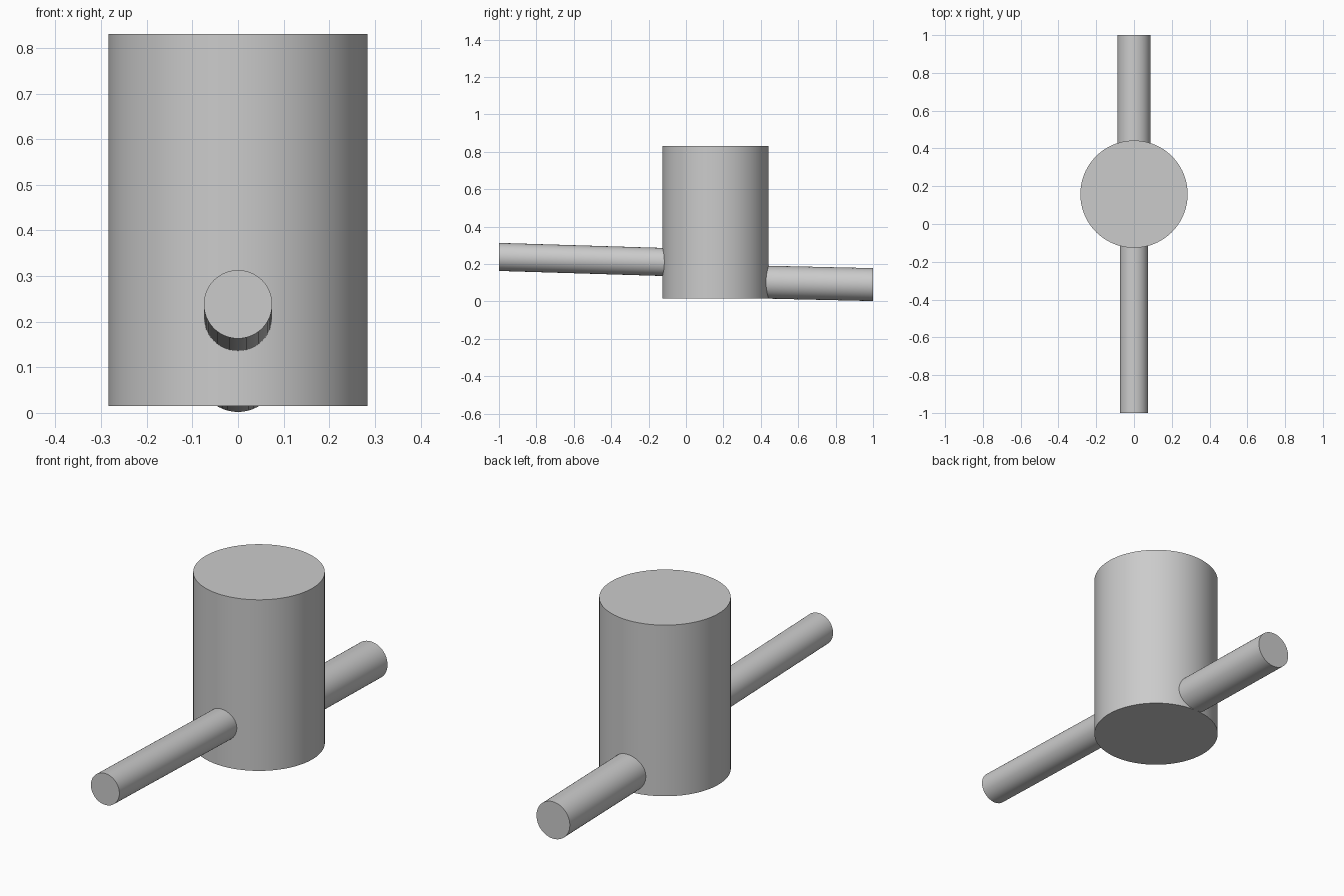
import bpy, bmesh, math
from mathutils import Vector

if "Cube" in bpy.data.objects:
    bpy.data.objects.remove(bpy.data.objects["Cube"])

grey = bpy.data.materials.new("plain grey")
grey.diffuse_color = (0.6, 0.6, 0.6, 1)
grey.use_nodes = True
grey.node_tree.nodes["Principled BSDF"].inputs["Base Color"].default_value = grey.diffuse_color


def tube(name, start, end, radius, axis, sides):
    """Closed cylinder whose end caps stay square to the given axis."""
    bm = bmesh.new()
    rings = []
    for c in (Vector(start), Vector(end)):
        ring = []
        for i in range(sides):
            a = 2 * math.pi * i / sides
            u, v = radius * math.cos(a), radius * math.sin(a)
            ring.append(bm.verts.new(c + Vector((u, v, 0) if axis == "z" else (u, 0, v))))
        rings.append(ring)
    for i in range(sides):
        j = (i + 1) % sides
        bm.faces.new((rings[0][i], rings[0][j], rings[1][j], rings[1][i]))
    for ring in rings:
        bm.faces.new(ring)
    bmesh.ops.recalc_face_normals(bm, faces=bm.faces)
    mesh = bpy.data.meshes.new(name)
    bm.to_mesh(mesh)
    bm.free()
    mesh.materials.append(grey)
    obj = bpy.data.objects.new(name, mesh)
    bpy.context.collection.objects.link(obj)
    bpy.ops.object.select_all(action="DESELECT")
    obj.select_set(True)
    bpy.context.view_layer.objects.active = obj
    bpy.ops.object.shade_smooth_by_angle(angle=math.radians(30))
    return obj


# Upright drum
tube("drum", (0, 0.158, 0.015), (0, 0.158, 0.83), 0.284, "z", 96)
# Thin front pipe, rising slightly outward
tube("front_pipe", (0, -1, 0.238), (0, -0.09, 0.21), 0.075, "y", 48)
# Thicker back pipe, dropping slightly outward
tube("back_pipe", (0, 0.39, 0.104), (0, 1, 0.090), 0.088, "y", 48)
